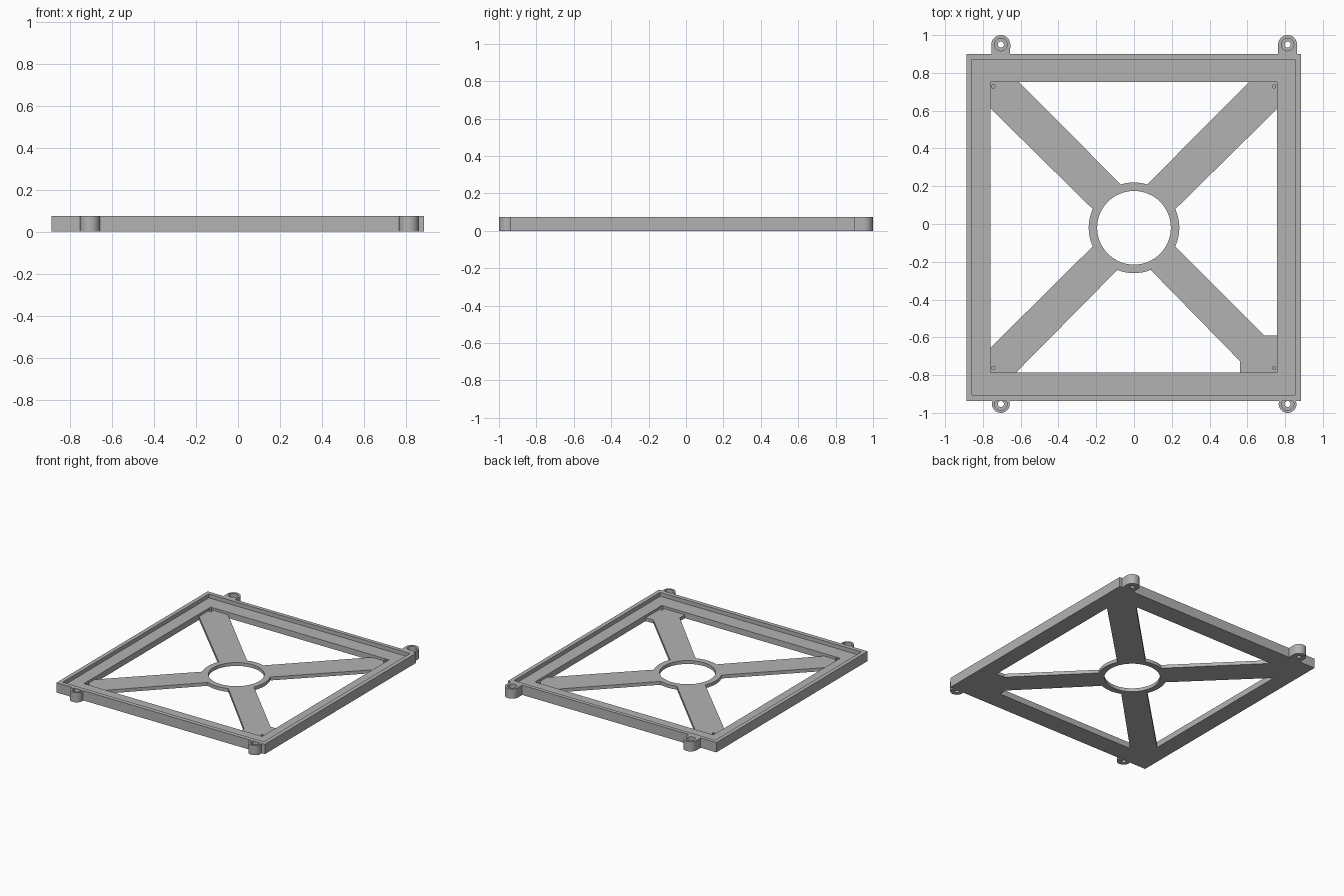
import bpy, bmesh, math

if "Cube" in bpy.data.objects:
    bpy.data.objects.remove(bpy.data.objects["Cube"])

GREY = bpy.data.materials.new("plain grey")
GREY.diffuse_color = (0.45, 0.45, 0.45, 1)
GREY.use_nodes = True
GREY.node_tree.nodes["Principled BSDF"].inputs["Base Color"].default_value = GREY.diffuse_color

H = 0.075        # full height of rim and ears
LEDGE = 0.045    # height of the inner ledge
ARM = 0.026      # thickness of the cross arms and hub
HUB = (0.0, -0.02)


def finish(name, bm, smooth=False):
    bmesh.ops.recalc_face_normals(bm, faces=bm.faces[:])
    me = bpy.data.meshes.new(name)
    bm.to_mesh(me)
    bm.free()
    me.materials.append(GREY)
    ob = bpy.data.objects.new(name, me)
    bpy.context.collection.objects.link(ob)
    if smooth:
        bpy.ops.object.select_all(action='DESELECT')
        ob.select_set(True)
        bpy.context.view_layer.objects.active = ob
        bpy.ops.object.shade_smooth_by_angle(angle=math.radians(30))
    return ob


def ring(name, loops, smooth=False):
    """Bridge a closed sequence of (outline, z) loops into a solid ring."""
    bm = bmesh.new()
    rows = [[bm.verts.new((x, y, z)) for x, y in pts] for pts, z in loops]
    n = len(rows[0])
    for k, a in enumerate(rows):
        b = rows[(k + 1) % len(rows)]
        for i in range(n):
            j = (i + 1) % n
            bm.faces.new((a[i], a[j], b[j], b[i]))
    return finish(name, bm, smooth)


def prism(name, pts, z0, z1):
    bm = bmesh.new()
    face = bm.faces.new([bm.verts.new((x, y, z0)) for x, y in pts])
    top = bmesh.ops.extrude_face_region(bm, geom=[face], use_keep_orig=True)
    verts = [v for v in top["geom"] if isinstance(v, bmesh.types.BMVert)]
    bmesh.ops.translate(bm, verts=verts, vec=(0, 0, z1 - z0))
    return finish(name, bm)


def rect(x0, x1, y0, y1):
    return [(x0, y0), (x1, y0), (x1, y1), (x0, y1)]


def circle(c, r, n=48, tab=None):
    """Circle outline; with tab, the -y half is squared off at that depth."""
    pts = []
    for i in range(n):
        a = 2 * math.pi * i / n
        x, y = r * math.cos(a), r * math.sin(a)
        if tab and y < -1e-4:
            y = -tab
        pts.append((c[0] + x, c[1] + y))
    return pts


# Square frame: tall outer rim with a lower inner ledge
outer = rect(-0.888, 0.885, -0.938, 0.90)
lip = rect(-0.857, 0.853, -0.905, 0.87)
opening = rect(-0.76, 0.757, -0.787, 0.753)
ring("frame", [(outer, 0), (outer, H), (lip, H), (lip, LEDGE),
               (opening, LEDGE), (opening, 0)])

# Central hub ring
ho, hi = circle(HUB, 0.24, 64), circle(HUB, 0.195, 64)
ring("hub_ring", [(ho, 0), (ho, ARM), (hi, ARM), (hi, 0)], True)

# Diagonal arms from the hub to the frame corners
for side, s in (("left", -1), ("right", 1)):
    back = [(0.07, 0.21), (0.612, 0.753), (0.76, 0.753), (0.76, 0.612), (0.22, 0.08)]
    prism("back_arm_" + side, [(s * x, y) for x, y in back], 0, ARM)
prism("front_arm_left", [(-0.22, -0.12), (-0.76, -0.655), (-0.76, -0.787),
                         (-0.625, -0.787), (-0.09, -0.245)], 0, ARM)
# This arm ends in a square corner pad
prism("front_arm_right", [(0.22, -0.12), (0.69, -0.59), (0.757, -0.59), (0.757, -0.787),
                          (0.56, -0.787), (0.56, -0.725), (0.09, -0.245)], 0, ARM)

# Small locating pegs in the opening corners
for x in (-0.745, 0.742):
    for y in (0.728, -0.763):
        bm = bmesh.new()
        bmesh.ops.create_cone(bm, cap_ends=True, segments=20, radius1=0.011,
                              radius2=0.011, depth=LEDGE - 0.01)
        bmesh.ops.translate(bm, verts=bm.verts[:], vec=(x, y, 0.01 + (LEDGE - 0.01) / 2))
        finish("corner_peg", bm, True)

# Screw ears with counterbored holes
for x in (-0.705, 0.813):
    for name, y, r, tab in (("back_ear", 0.95, 0.05, 0.055), ("front_ear", -0.953, 0.047, None)):
        c = (x, y)
        o, bore, hole = circle(c, r, tab=tab), circle(c, 0.033), circle(c, 0.016)
        ring(name, [(o, 0), (o, H), (bore, H), (bore, 0.04), (hole, 0.04), (hole, 0)], True)
